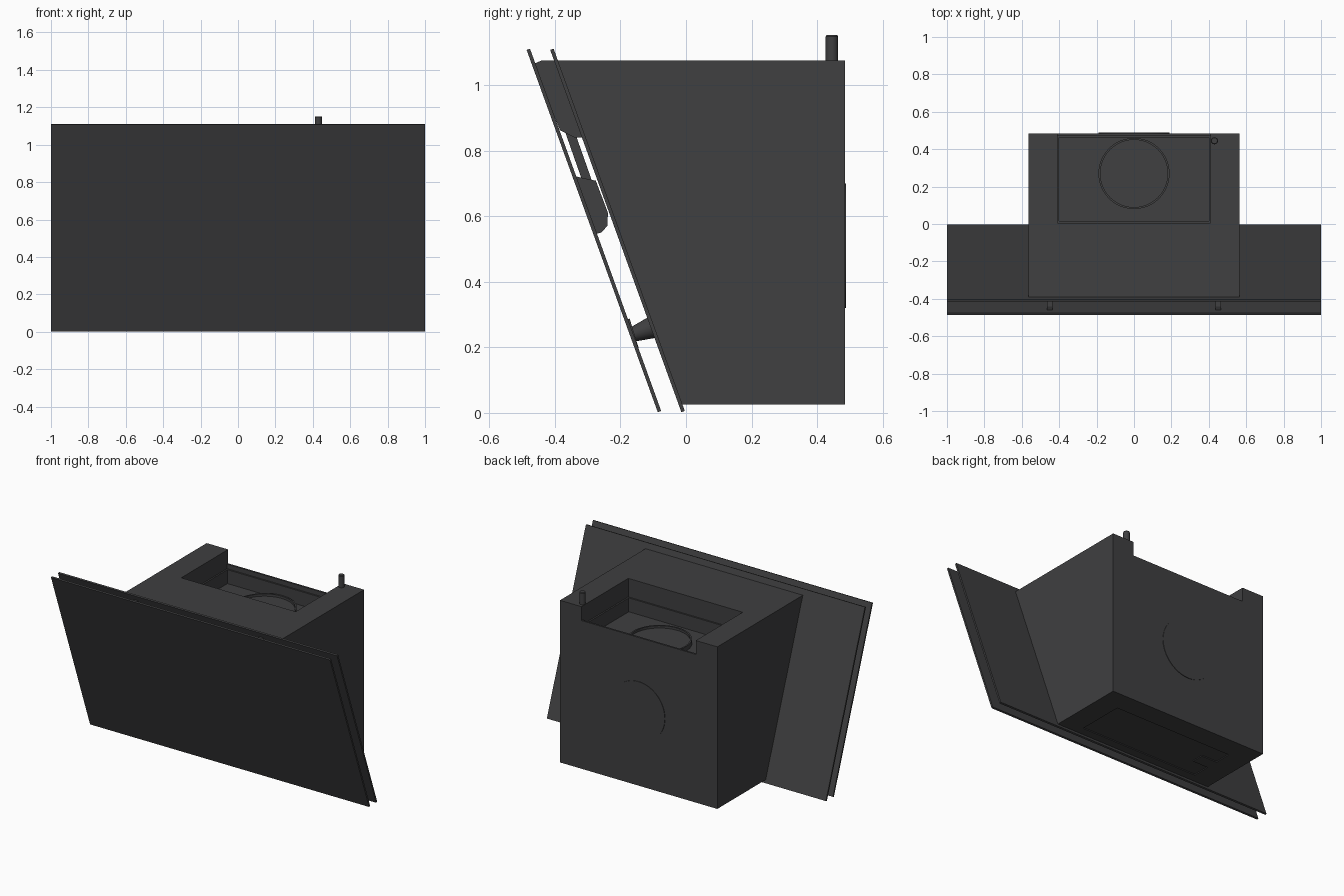
import bpy, bmesh, math
from mathutils import Vector

if "Cube" in bpy.data.objects:
    bpy.data.objects.remove(bpy.data.objects["Cube"])

dark = bpy.data.materials.new("dark_enamel")
dark.diffuse_color = (0.05, 0.05, 0.052, 1)
dark.use_nodes = True
dark.node_tree.nodes["Principled BSDF"].inputs["Base Color"].default_value = dark.diffuse_color


def finish(name, bm):
    bmesh.ops.recalc_face_normals(bm, faces=bm.faces)
    me = bpy.data.meshes.new(name)
    bm.to_mesh(me)
    bm.free()
    ob = bpy.data.objects.new(name, me)
    bpy.context.collection.objects.link(ob)
    me.materials.append(dark)
    return ob


def extrude(name, pts, vec):
    """Closed prism from a planar list of 3D points."""
    bm = bmesh.new()
    f = bm.faces.new([bm.verts.new(p) for p in pts])
    r = bmesh.ops.extrude_face_region(bm, geom=[f])
    bmesh.ops.translate(bm, vec=vec, verts=[v for v in r["geom"] if isinstance(v, bmesh.types.BMVert)])
    return finish(name, bm)


def side_profile(name, yz, x0, x1):
    return extrude(name, [(x0, y, z) for y, z in yz], (x1 - x0, 0, 0))


def box(name, x0, x1, y0, y1, z0, z1):
    return side_profile(name, [(y0, z0), (y1, z0), (y1, z1), (y0, z1)], x0, x1)


def lathe(name, profile, base, axis, n=48):
    """Spin an (r, h) profile around an axis; points with r = 0 close the ends."""
    bm = bmesh.new()
    q = Vector((0, 0, 1)).rotation_difference(Vector(axis))
    rows = []
    for r, h in profile:
        ring = [Vector((r * math.cos(2 * math.pi * i / n), r * math.sin(2 * math.pi * i / n), h)) for i in range(n)]
        rows.append([bm.verts.new(q @ p + Vector(base)) for p in ring])
    for a, b in zip(rows, rows[1:]):
        for i in range(n):
            j = (i + 1) % n
            bm.faces.new((a[i], a[j], b[j], b[i]))
    bmesh.ops.remove_doubles(bm, verts=bm.verts, dist=1e-5)
    ob = finish(name, bm)
    bpy.ops.object.select_all(action='DESELECT')
    ob.select_set(True)
    bpy.context.view_layer.objects.active = ob
    bpy.ops.object.shade_smooth_by_angle()
    return ob


def cut(ob, cutter):
    m = ob.modifiers.new("cut", 'BOOLEAN')
    m.operation, m.solver, m.object = 'DIFFERENCE', 'EXACT', cutter
    bpy.context.view_layer.objects.active = ob
    bpy.ops.object.modifier_apply(modifier=m.name)
    bpy.data.objects.remove(cutter)


# Inclined panels: d runs up the slope, n points backwards through the thickness
d = Vector((-0.3405, 0.9403))
n = Vector((0.9403, 0.3405))


def panel(name, y):
    a = Vector((y, 0.002))
    side_profile(name, [a, a + n * 0.011, a + n * 0.011 + d * 1.175, a + d * 1.175], -1, 1)


panel("front_panel", -0.086)
panel("back_panel", -0.014)

# Housing with stepped top recess, lowered back rim and shallow underside pocket
body = side_profile("housing", [(-0.012, 0.025), (0.485, 0.025), (0.485, 1.075), (-0.391, 1.075)], -0.564, 0.564)
cut(body, box("cutter", -0.41, 0.41, 0.005, 0.473, 0.955, 1.2))
cut(body, box("cutter", -0.4, 0.4, 0.015, 0.463, 0.865, 1.0))
cut(body, box("cutter", -0.41, 0.41, 0.4, 0.6, 0.985, 1.2))
pocket = [(-0.42, 0.045), (0.42, 0.045), (0.42, 0.35), (-0.42, 0.35),
          (-0.42, 0.24), (-0.31, 0.24), (-0.31, 0.16), (-0.42, 0.16)]
cut(body, extrude("cutter", [(x, y, 0.0) for x, y in pocket], (0, 0, 0.031)))

# Duct collar with closed cap, rear outlet cover, cable conduit
lathe("duct_collar", [(0, 0.86), (0.19, 0.86), (0.19, 0.895), (0.18, 0.895), (0.18, 0.88), (0, 0.88)],
      (0, 0.27, 0), (0, 0, 1))
lathe("rear_outlet_cover", [(0, -0.01), (0.19, -0.01), (0.19, 0.003), (0, 0.003)], (0, 0.485, 0.51), (0, 1, 0))
lathe("cable_conduit", [(0, 1.06), (0.019, 1.06), (0.019, 1.148), (0.016, 1.152), (0, 1.152)],
      (0.43, 0.445, 0), (0, 0, 1), 16)

# Hinge brackets, arms and bumpers between the two panels, mirrored left and right
upper = [(-0.466, 1.063), (-0.44, 1.075), (-0.395, 1.075), (-0.312, 0.84), (-0.34, 0.84), (-0.384, 0.862)]
arm = [(-0.402, 0.952), (-0.375, 0.958), (-0.27, 0.66), (-0.296, 0.65)]
lower = [(-0.34, 0.722), (-0.275, 0.708), (-0.238, 0.61), (-0.24, 0.57), (-0.258, 0.55), (-0.277, 0.545)]
pad = [(-0.18, 0.285), (-0.172, 0.288), (-0.145, 0.2), (-0.152, 0.19)]
for s, side in ((-1, "left"), (1, "right")):
    side_profile("upper_bracket_" + side, upper, s * 0.435, s * 0.465)
    side_profile("hinge_arm_" + side, arm, s * 0.44, s * 0.46)
    side_profile("lower_bracket_" + side, lower, s * 0.435, s * 0.465)
    side_profile("bumper_pad_" + side, pad, s * 0.41, s * 0.49)
    lathe("bumper_" + side, [(0, -0.005), (0.022, -0.005), (0.034, 0.062), (0, 0.062)],
          (s * 0.45, -0.16, 0.24), (0, n.x, n.y), 24)
